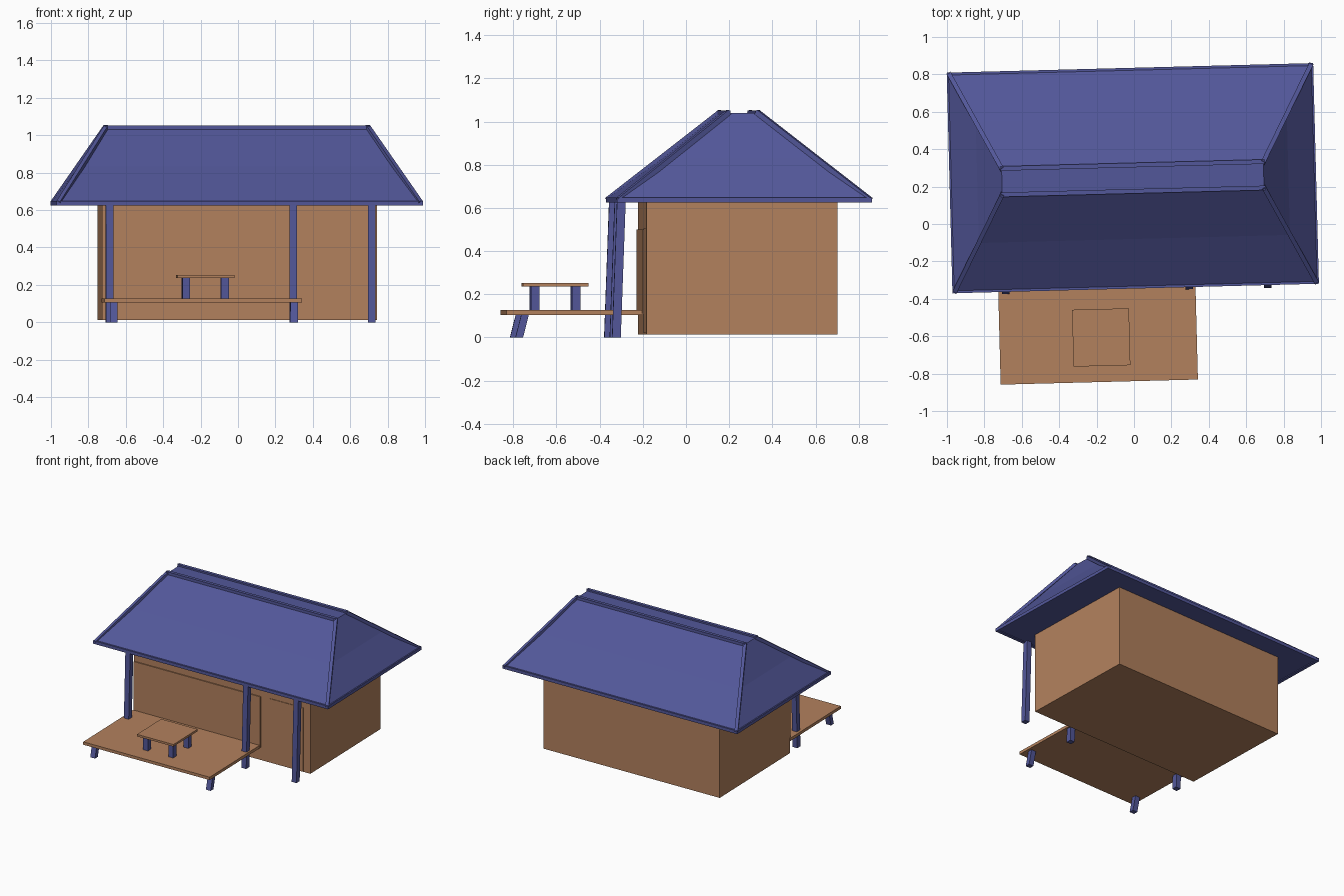
import bpy, bmesh
from mathutils import Matrix, Vector

if "Cube" in bpy.data.objects:
    bpy.data.objects.remove(bpy.data.objects["Cube"])

TURN = Matrix.Rotation(0.026, 4, 'Z')  # whole house sits slightly turned


def material(name, rgb):
    m = bpy.data.materials.new(name)
    m.diffuse_color = (*rgb, 1)
    m.use_nodes = True
    m.node_tree.nodes["Principled BSDF"].inputs["Base Color"].default_value = m.diffuse_color
    return m


WOOD = material("tan_wood", (0.45, 0.22, 0.11))
BLUE = material("blue_paint", (0.085, 0.095, 0.32))


def finish(name, bm, mat):
    bmesh.ops.recalc_face_normals(bm, faces=bm.faces)
    bm.transform(TURN)
    me = bpy.data.meshes.new(name)
    bm.to_mesh(me)
    bm.free()
    me.materials.append(mat)
    ob = bpy.data.objects.new(name, me)
    bpy.context.collection.objects.link(ob)
    return ob


def loft(name, rings, mat):
    """Stack of rectangles (x0, x1, y0, y1, z) joined into a solid."""
    bm = bmesh.new()
    loops = [[bm.verts.new(p) for p in ((a, c, z), (b, c, z), (b, d, z), (a, d, z))]
             for a, b, c, d, z in rings]
    for lo, hi in zip(loops, loops[1:]):
        for i in range(4):
            j = (i + 1) % 4
            bm.faces.new((lo[i], lo[j], hi[j], hi[i]))
    bm.faces.new(loops[0][::-1])
    bm.faces.new(loops[-1])
    return finish(name, bm, mat)


def box(name, x0, x1, y0, y1, z0, z1, mat):
    return loft(name, [(x0, x1, y0, y1, z0), (x0, x1, y0, y1, z1)], mat)


def leg(name, x, y_low, y_high, z0, z1, mat, w=0.04, d=0.04):
    """Upright with level ends that may lean in y."""
    return loft(name, [(x - w / 2, x + w / 2, y - d / 2, y + d / 2, z)
                       for y, z in ((y_low, z0), (y_high, z1))], mat)


def beam(name, p, q, mat, w=0.024):
    p, q = Vector(p), Vector(q)
    bm = bmesh.new()
    rot = (q - p).to_track_quat('X', 'Z').to_matrix().to_4x4()
    bmesh.ops.create_cube(bm, size=1, matrix=Matrix.Translation((p + q) / 2) @ rot
                          @ Matrix.Diagonal(((q - p).length + w * 0.6, w, w, 1)))
    return finish(name, bm, mat)


# House body, wide window panel and door
box("walls", -0.733, 0.738, -0.203, 0.682, 0.013, 0.635, WOOD)
box("window_panel", -0.73, 0.325, -0.211, -0.19, 0.11, 0.5, WOOD)
box("door", 0.40, 0.68, -0.207, -0.19, 0.02, 0.505, WOOD)

# Hipped roof with a slight sag halfway up
CY = 0.245
sizes = [(0.975, 0.585, 0.63), (0.975, 0.585, 0.643), (0.832, 0.325, 0.833), (0.70, 0.07, 1.04)]
loft("roof", [(-hx, hx, CY - hy, CY + hy, z) for hx, hy, z in sizes], BLUE)

# Trim along hips, ridge lines and eaves
for s, side in ((-1, "front"), (1, "back")):
    ridge_y, eave_y = CY + s * 0.07, CY + s * 0.578
    beam(f"{side}_ridge_trim", (-0.70, ridge_y, 1.04), (0.70, ridge_y, 1.04), BLUE)
    beam(f"{side}_eave_trim", (-0.972, eave_y, 0.637), (0.972, eave_y, 0.637), BLUE)
    for t, end in ((-1, "left"), (1, "right")):
        beam(f"{side}_{end}_hip_trim", (t * 0.965, eave_y, 0.64),
             (t * 0.70, ridge_y, 1.04), BLUE)
for t, end in ((-1, "left"), (1, "right")):
    beam(f"{end}_eave_trim", (t * 0.968, CY - 0.578, 0.637), (t * 0.968, CY + 0.578, 0.637), BLUE)

# Leaning porch posts
for i, x in enumerate((-0.696, 0.287, 0.707)):
    leg(f"porch_post_{i + 1}", x, -0.341, -0.318, 0, 0.635, BLUE)

# Deck with two splayed front legs
box("deck", -0.735, 0.32, -0.84, -0.2, 0.105, 0.127, WOOD)
for i, x in enumerate((-0.685, 0.28)):
    leg(f"deck_leg_{i + 1}", x, -0.78, -0.752, 0, 0.11, BLUE, d=0.035)

# Low table
TX, TY = -0.191, -0.602
box("table_top", TX - 0.152, TX + 0.152, TY - 0.152, TY + 0.152, 0.236, 0.252, WOOD)
for sx in (-1, 1):
    for sy in (-1, 1):
        leg(f"table_leg_{sx}_{sy}", TX + sx * 0.105, TY + sy * 0.095, TY + sy * 0.095,
            0.125, 0.238, BLUE)
